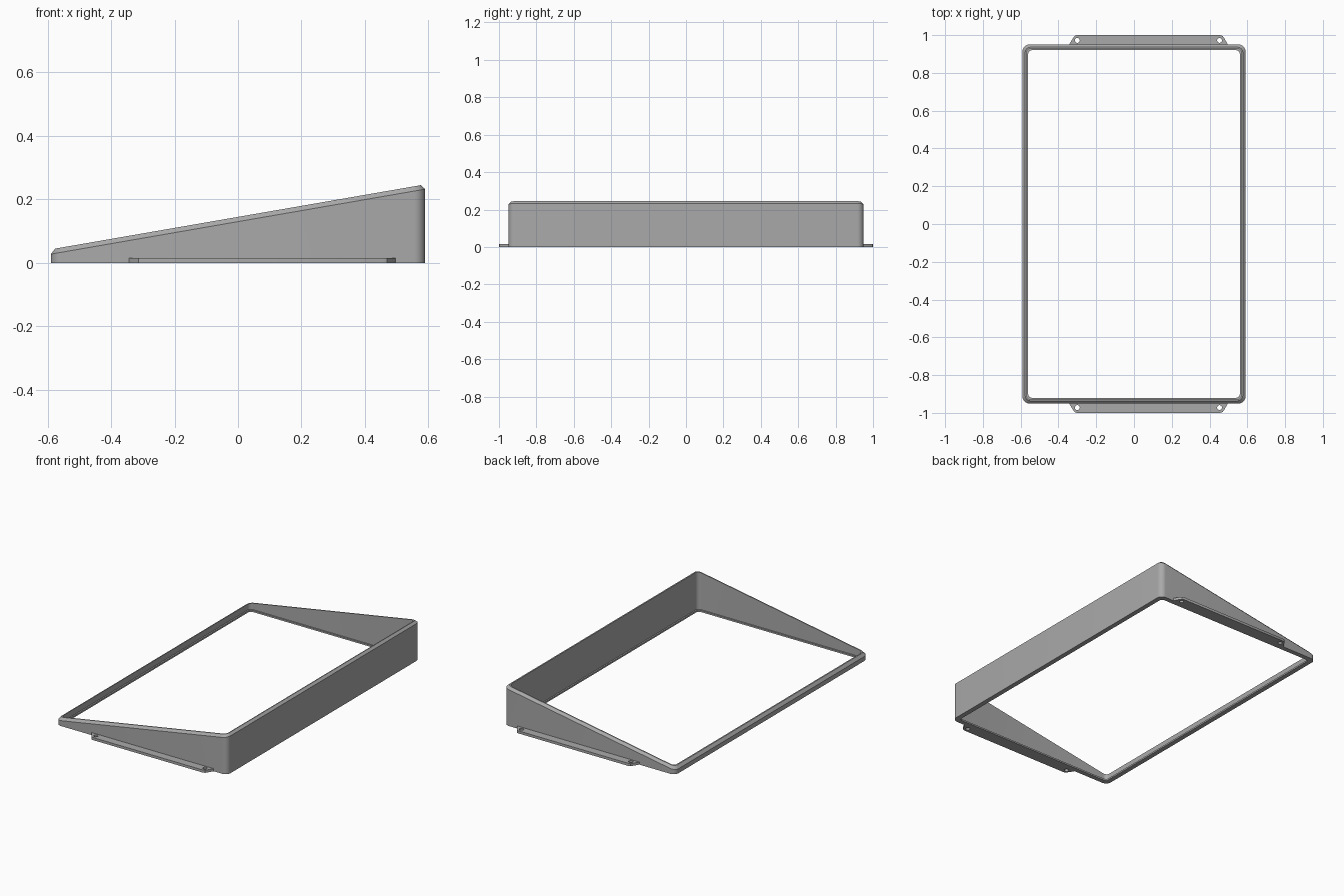
import bpy, bmesh, math

if "Cube" in bpy.data.objects:
    bpy.data.objects.remove(bpy.data.objects["Cube"])

grey = bpy.data.materials.new("plain grey")
grey.diffuse_color = (0.4, 0.4, 0.4, 1)
grey.use_nodes = True
grey.node_tree.nodes["Principled BSDF"].inputs["Base Color"].default_value = grey.diffuse_color


def finish(name, bm):
    bmesh.ops.recalc_face_normals(bm, faces=bm.faces)
    me = bpy.data.meshes.new(name)
    bm.to_mesh(me)
    bm.free()
    me.materials.append(grey)
    ob = bpy.data.objects.new(name, me)
    bpy.context.collection.objects.link(ob)
    bpy.ops.object.select_all(action='DESELECT')
    bpy.context.view_layer.objects.active = ob
    ob.select_set(True)
    bpy.ops.object.shade_smooth_by_angle(angle=math.radians(25))
    return ob


def rounded_rect(hx, hy, r, n=8):
    pts = []
    for k, (sx, sy) in enumerate([(1, 1), (-1, 1), (-1, -1), (1, -1)]):
        for i in range(n + 1):
            a = math.pi / 2 * (k + i / n)
            pts.append((sx * (hx - r) + r * math.cos(a), sy * (hy - r) + r * math.sin(a)))
    return pts


# Sloped frame: closed wall section swept around a rounded rectangle
# (inset, base height, slope)
SLOPE = 0.1735
section = [(0, 0, 0), (0, 0.13, SLOPE), (0.014, 0.145, SLOPE), (0.021, 0.145, SLOPE),
           (0.021, 0.010, 0), (0.030, 0.010, 0), (0.030, 0, 0)]
bm = bmesh.new()
rings = []
for inset, z, s in section:
    pts = rounded_rect(0.59 - inset, 0.95 - inset, 0.035 - inset * 0.5)
    rings.append([bm.verts.new((x, y, z + s * x)) for x, y in pts])
for a, b in zip(rings, rings[1:] + rings[:1]):
    for i in range(len(a)):
        j = (i + 1) % len(a)
        bm.faces.new((a[i], a[j], b[j], b[i]))
finish("sloped_frame", bm)


# Screw tabs: trapezoid plates with two holes, mirrored front and back
def disc(bm, x, y, z, r, n=20):
    return [bm.verts.new((x + r * math.cos(2 * math.pi * i / n),
                          y + r * math.sin(2 * math.pi * i / n), z)) for i in range(n)]


def tab(name, side):
    bm = bmesh.new()
    outline = [(-0.345, 0.948), (-0.322, 0.985), (-0.314, 0.996), (-0.302, 1.0),
               (0.457, 1.0), (0.469, 0.996), (0.477, 0.985), (0.498, 0.948)]
    loops = [[bm.verts.new((x, y * side, 0)) for x, y in outline]]
    loops += [disc(bm, x, 0.972 * side, 0, 0.013) for x in (-0.30, 0.453)]
    edges = [bm.edges.new((l[i], l[(i + 1) % len(l)])) for l in loops for i in range(len(l))]
    bmesh.ops.triangle_fill(bm, use_beauty=True, use_dissolve=False, edges=edges)
    ext = bmesh.ops.extrude_face_region(bm, geom=bm.faces[:], use_keep_orig=True)
    bmesh.ops.translate(bm, vec=(0, 0, 0.016),
                        verts=[v for v in ext["geom"] if isinstance(v, bmesh.types.BMVert)])
    finish(name, bm)


tab("back_tab", 1)
tab("front_tab", -1)
